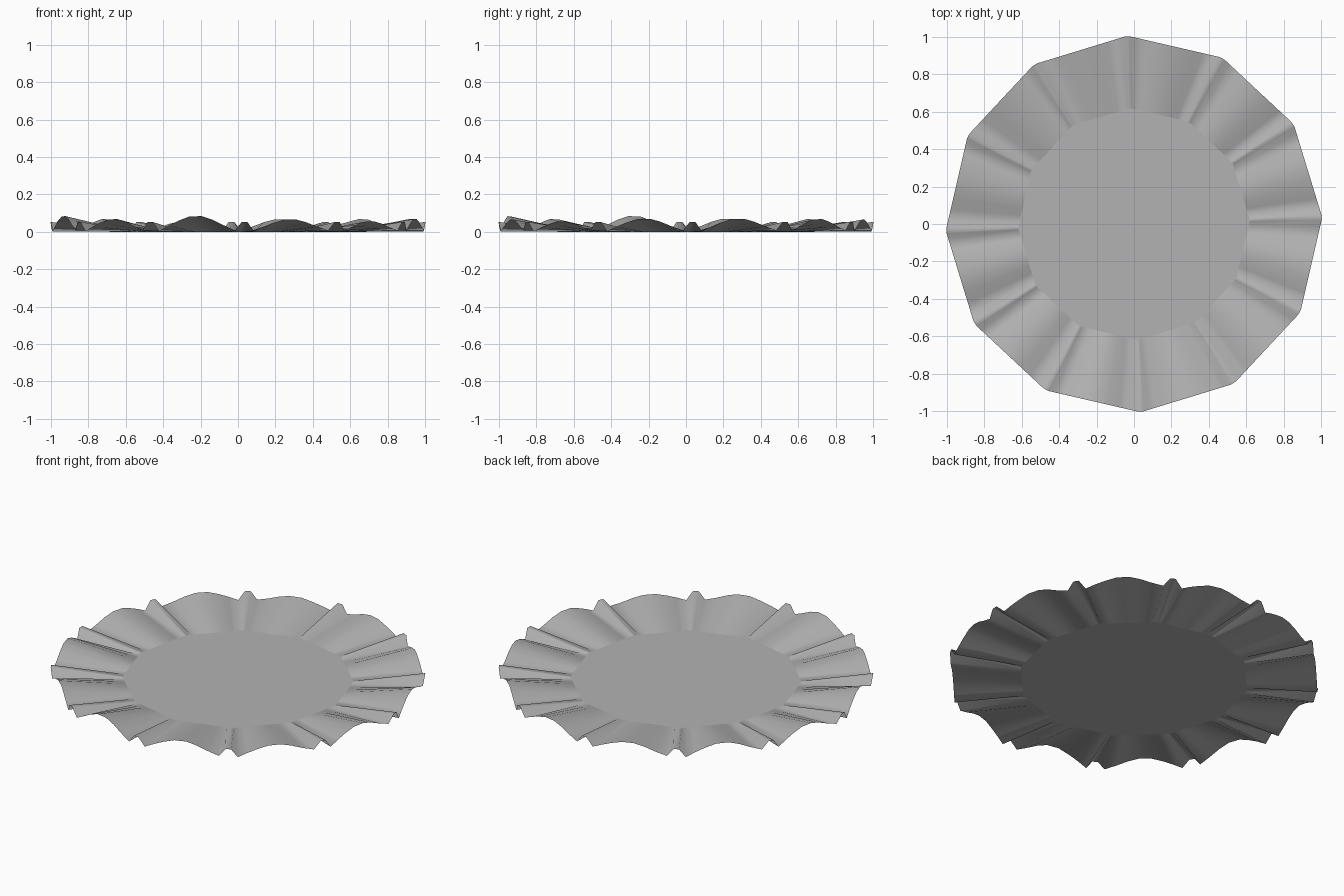
import bpy, bmesh
from math import radians, cos, sin
from mathutils import Vector

if "Cube" in bpy.data.objects:
    bpy.data.objects.remove(bpy.data.objects["Cube"])

SIDES = 12
OFFSET = 2.0          # twist of the first corner, degrees
R_OUT, R_IN = 1.007, 0.62

# rim height of each side's broad hump, counter-clockwise from +x
PEAKS = [0.070, 0.068, 0.066, 0.056, 0.068, 0.070,
         0.084, 0.068, 0.084, 0.066, 0.056, 0.070]
# one side of the ruffle: (position along side, share of hump height)
HUMP = [(0.20, 0.40), (0.30, 0.70), (0.42, 0.98), (0.55, 1.0), (0.66, 0.78), (0.78, 0.42)]
BUMP = 0.053          # narrow pleat on every corner


def corner(k, r):
    a = radians(OFFSET + 30 * k)
    return Vector((r * cos(a), r * sin(a), 0))


# rim and inner edge, side by side
rim, inner = [], []
for k in range(SIDES):
    pts = [(0.03, BUMP), (0.10, 0.003)]
    pts += [(s, h * PEAKS[k]) for s, h in HUMP]
    pts += [(0.90, 0.008), (0.97, BUMP)]
    for s, z in pts:
        p = corner(k, R_OUT).lerp(corner(k + 1, R_OUT), s)
        rim.append((p.x, p.y, z))
        inner.append(corner(k, R_IN).lerp(corner(k + 1, R_IN), s))

# flat base with a smooth pleated skirt rising from its edge
bm = bmesh.new()
vo = [bm.verts.new(p) for p in rim]
vi = [bm.verts.new(p) for p in inner]
n = len(vo)
bm.faces.new(vi)
for i in range(n):
    j = (i + 1) % n
    skirt = bm.faces.new((vi[i], vo[i], vo[j], vi[j]))
    skirt.smooth = True

me = bpy.data.meshes.new("pleated_dish")
bm.to_mesh(me)
bm.free()
dish = bpy.data.objects.new("pleated_dish", me)
bpy.context.collection.objects.link(dish)

# mid grey finish
grey = bpy.data.materials.new("mid_grey")
grey.diffuse_color = (0.45, 0.45, 0.45, 1)
grey.use_nodes = True
grey.node_tree.nodes["Principled BSDF"].inputs["Base Color"].default_value = grey.diffuse_color
me.materials.append(grey)
